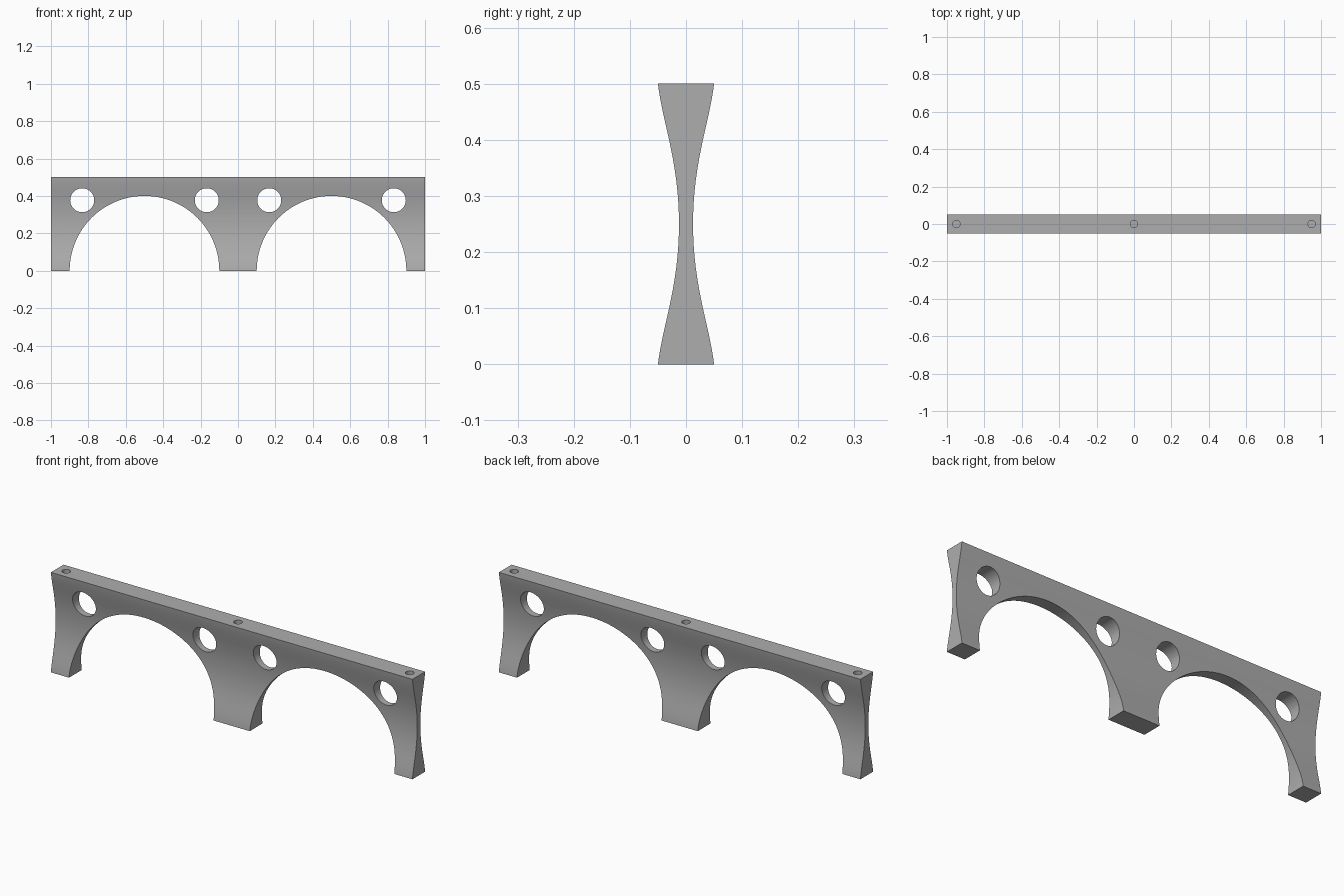
import bpy, bmesh, math
from mathutils import Matrix, Vector
from mathutils.geometry import interpolate_bezier

cube = bpy.data.objects.get("Cube")
if cube:
    bpy.data.objects.remove(cube, do_unlink=True)

LENGTH, HEIGHT = 2.0, 0.5

grey = bpy.data.materials.new("plain grey")
grey.use_nodes = True
grey.diffuse_color = (0.42, 0.42, 0.42, 1)
grey.node_tree.nodes["Principled BSDF"].inputs["Base Color"].default_value = grey.diffuse_color


def make_object(name, bm):
    bmesh.ops.recalc_face_normals(bm, faces=bm.faces)
    mesh = bpy.data.meshes.new(name)
    bm.to_mesh(mesh)
    bm.free()
    mesh.materials.append(grey)
    obj = bpy.data.objects.new(name, mesh)
    bpy.context.collection.objects.link(obj)
    return obj


def add_cylinder(bm, centre, radius, depth, sides, along_y=True):
    turn = Matrix.Rotation(math.pi / 2, 4, 'X') if along_y else Matrix()
    bmesh.ops.create_cone(bm, cap_ends=True, segments=sides, radius1=radius, radius2=radius,
                          depth=depth, matrix=Matrix.Translation(centre) @ turn)


# Waisted cross-section: (half thickness, distance from mid height)
knots = [[(0.0125, 0), (0.0125, 0.06), (0.021, 0.105), (0.028, 0.14)],
         [(0.028, 0.14), (0.036, 0.178), (0.046, 0.215), (0.05, 0.25)]]
curve = []
for seg in knots:
    pts = interpolate_bezier(*[Vector((y, d, 0)) for y, d in seg], 11)
    curve += [(p.x, p.y) for p in pts][1 if curve else 0:]
side = [(y, HEIGHT / 2 - d) for y, d in reversed(curve)]
side += [(y, HEIGHT / 2 + d) for y, d in curve[1:]]
outline = side + [(-y, z) for y, z in reversed(side)]

# Beam body, swept along x
bm = bmesh.new()
end = bm.faces.new([bm.verts.new((-LENGTH / 2, y, z)) for y, z in outline])
swept = bmesh.ops.extrude_face_region(bm, geom=[end], use_keep_orig=True)
bmesh.ops.translate(bm, vec=(LENGTH, 0, 0),
                    verts=[v for v in swept["geom"] if isinstance(v, bmesh.types.BMVert)])
body = make_object("arched_beam", bm)

# Cutters: arches, round windows and pin sockets
bm = bmesh.new()
for s in (-1, 1):
    add_cylinder(bm, (s * 0.5, 0, 0), 0.4, 0.4, 128)
    for x in (0.167, 0.833):
        add_cylinder(bm, (s * x, 0, 0.377), 0.064, 0.4, 48)
for x in (-0.95, 0, 0.95):
    add_cylinder(bm, (x, 0, HEIGHT), 0.02, 0.1, 32, along_y=False)
cutter = make_object("opening_cutter", bm)
cutter.hide_render = True

# Cut the openings
bpy.ops.object.select_all(action='DESELECT')
body.select_set(True)
bpy.context.view_layer.objects.active = body
cut = body.modifiers.new("openings", 'BOOLEAN')
cut.operation, cut.solver, cut.object = 'DIFFERENCE', 'EXACT', cutter
bpy.ops.object.modifier_apply(modifier=cut.name)
bpy.data.objects.remove(cutter, do_unlink=True)
bpy.ops.object.shade_smooth_by_angle(angle=math.radians(30))
